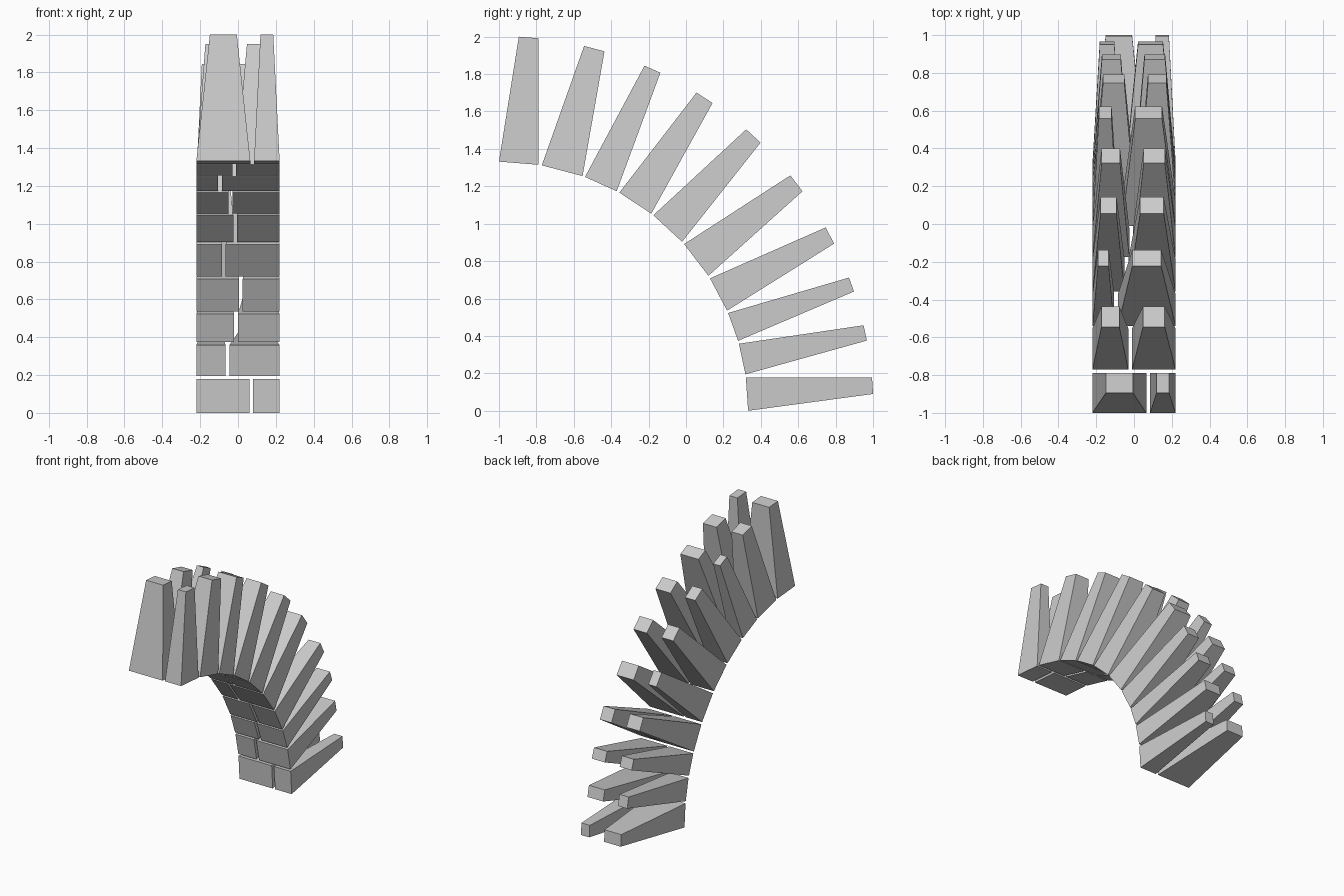
import bpy, bmesh, math

cube = bpy.data.objects.get("Cube")
if cube:
    bpy.data.objects.remove(cube, do_unlink=True)

INNER_R, OUTER_R = 1.332, 2.002   # arch radii
HALF_W = 0.22                     # half width of the arch
JOINT = 0.01                      # half gap between two neighbours
TAPER = 0.5                       # outer end relative to inner end
CENTRE_Y = -1.0                   # arch centre lies at z = 0

stone = bpy.data.materials.new("stone_grey")
stone.diffuse_color = (0.6, 0.6, 0.6, 1)
stone.use_nodes = True
stone.node_tree.nodes["Principled BSDF"].inputs["Base Color"].default_value = (0.6, 0.6, 0.6, 1)


def block(name, x0, x1, a0, a1):
    """Tapered arch stone spanning x0..x1 and the angles a0..a1 from vertical."""
    mid, half = math.radians((a0 + a1) / 2), math.radians((a1 - a0) / 2)
    chord_r = INNER_R * math.cos(half)
    thick = 2 * INNER_R * math.sin(half)
    bm = bmesh.new()
    bmesh.ops.create_cube(bm, size=1)
    for v in bm.verts:
        s = TAPER if v.co.z > 0 else 1
        v.co.x *= (x1 - x0) * s
        v.co.y *= thick * s
        v.co.z = (v.co.z + 0.5) * (OUTER_R - chord_r)
    mesh = bpy.data.meshes.new(name)
    bm.to_mesh(mesh)
    bm.free()
    mesh.materials.append(stone)
    ob = bpy.data.objects.new(name, mesh)
    ob.location = ((x0 + x1) / 2, CENTRE_Y + chord_r * math.sin(mid), chord_r * math.cos(mid))
    ob.rotation_euler.x = -mid
    bpy.context.collection.objects.link(ob)


# Rows from the crown down: start angle, end angle, x of the joint
rows = [
    (0, 9.1, 0.075), (9.9, 19.6, -0.02), (20.2, 28.2, -0.095),
    (28.9, 37.7, -0.04), (38.3, 47.3, -0.015), (48.0, 57.2, -0.075),
    (57.9, 66.3, 0.015), (66.9, 73.7, -0.01), (74.4, 81.6, -0.055),
    (82.3, 90, 0.07),
]
for i, (a0, a1, split) in enumerate(rows, 1):
    block(f"right_stone_{i}", -HALF_W, split - JOINT, a0, a1)
    block(f"left_stone_{i}", split + JOINT, HALF_W, a0, a1)
